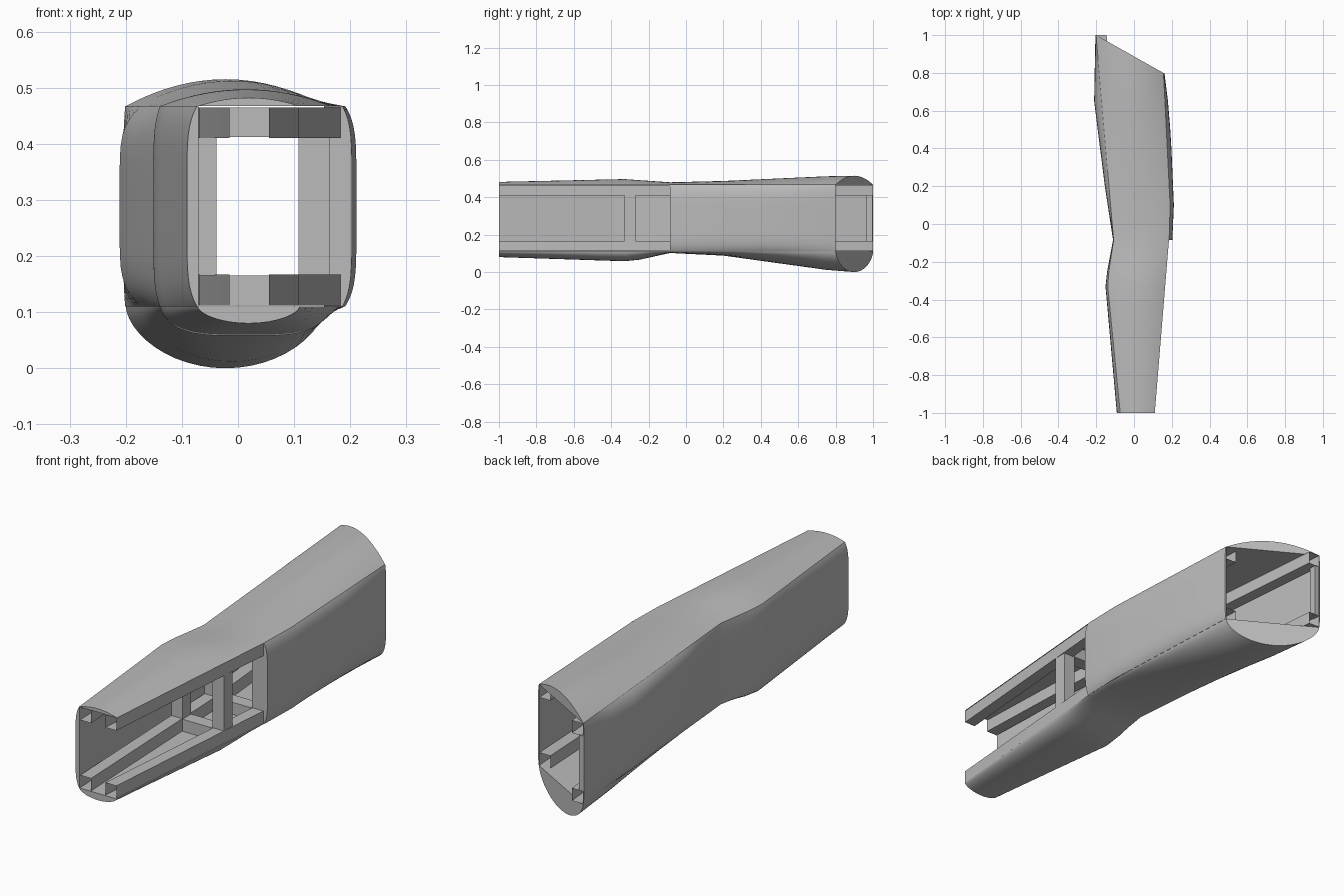
import bpy, bmesh, math

old = bpy.data.objects.get("Cube")
if old:
    bpy.data.objects.remove(old)

grey = bpy.data.materials.new("plain_grey")
grey.use_nodes = True
colour = (0.5, 0.5, 0.5, 1)
grey.diffuse_color = colour
grey.node_tree.nodes["Principled BSDF"].inputs["Base Color"].default_value = colour

FLOOR, ROOF = 0.11, 0.467     # flat inner faces of the fairings
SEAM = -0.085                 # joint between front and rear halves
TUBE = 0.055                  # longeron size


def track(*keys):
    """Piecewise linear value along y."""
    def value(y):
        if y <= keys[0][0]:
            return keys[0][1]
        for (a, va), (b, vb) in zip(keys, keys[1:]):
            if y <= b:
                return va + (vb - va) * (y - a) / (b - a)
        return keys[-1][1]
    return value


frame_left = track((-1, -0.07), (SEAM, -0.105), (1, -0.2))
frame_right = track((-1, 0.11), (SEAM, 0.185), (0.1, 0.19), (0.8, 0.155))
skin_left = track((-1, -0.072), (-0.33, -0.138), (-0.25, -0.132), (SEAM, -0.107), (1, -0.2))
bulge_left = track((-1, 0.018), (-0.33, 0.012), (SEAM, 0.003), (0.2, 0.022),
                   (0.65, 0.04), (0.9, 0.014), (1, 0.003))
bulge_right = track((SEAM, 0.017), (0.1, 0.02), (0.4, 0.022), (0.6, 0.02), (0.8, 0.005))
top_z = track((-1, 0.482), (-0.33, 0.497), (SEAM, 0.48), (0.2, 0.487), (0.75, 0.512), (1, 0.515))
low_z = track((-1, 0.08), (-0.33, 0.058), (-0.25, 0.066), (SEAM, 0.102), (0.2, 0.088),
              (0.75, 0.012), (0.9, 0))
low_power = track((-1, 2), (-0.33, 4), (SEAM, 2.5), (0.2, 2))


def slant(x):
    return 0.8 + 0.2 * (0.155 - x) / 0.355


def loft(name, rings, capped=True):
    """Skin a row of equal closed rings."""
    bm = bmesh.new()
    rows = [[bm.verts.new(p) for p in ring] for ring in rings]
    n = len(rows[0])
    for a, b in zip(rows, rows[1:]):
        for i in range(n):
            j = (i + 1) % n
            bm.faces.new((a[i], a[j], b[j], b[i]))
    if capped:
        bm.faces.new(rows[0])
        bm.faces.new(rows[-1])
    bmesh.ops.recalc_face_normals(bm, faces=bm.faces)
    mesh = bpy.data.meshes.new(name)
    bm.to_mesh(mesh)
    bm.free()
    mesh.materials.append(grey)
    obj = bpy.data.objects.new(name, mesh)
    bpy.context.collection.objects.link(obj)
    bpy.ops.object.select_all(action="DESELECT")
    obj.select_set(True)
    bpy.context.view_layer.objects.active = obj
    bpy.ops.object.shade_smooth_by_angle(angle=math.radians(30))
    return obj


def box(name, x0, x1, y0, y1, z0, z1):
    loft(name, [[(x0, y, z0), (x1, y, z0), (x1, y, z1), (x0, y, z1)] for y in (y0, y1)])


SPREAD = [-math.cos(math.pi * i / 24) for i in range(25)]


def fairing_ring(y, base, crest, power, fall, cut=False):
    left, right = skin_left(1 if cut else y), frame_right(y)
    ring = []
    for u in SPREAD:
        x = (left + right) / 2 + u * (right - left) / 2
        z = base + (crest - base) * max(0, 1 - abs(u) ** power) ** fall
        ring.append((x, slant(x) if cut else y, z))
    return ring


# Curved top and bottom fairings, cut on a slant at the back
stations = [-1, -0.8, -0.6, -0.45, -0.33, -0.25, -0.17, SEAM, 0.05, 0.2, 0.4, 0.6, 0.75, 1]
loft("top_fairing", [fairing_ring(y, ROOF, top_z(y), 2, 1, y == 1) for y in stations])
loft("bottom_fairing",
     [fairing_ring(y, FLOOR, low_z(y), low_power(y), 0.6, y == 1) for y in stations])


# Bulged side panels with flat inner faces
def side_panel(name, ys, edge, bulge, side):
    rings = []
    for y in ys:
        ring = []
        for v in SPREAD:
            z = (FLOOR + ROOF) / 2 + v * (ROOF - FLOOR) / 2
            ring.append((edge(y) + side * (0.001 + bulge(y) * (1 - abs(v) ** 6)), y, z))
        ring += [(edge(y) - side * 0.002, y, ROOF), (edge(y) - side * 0.002, y, FLOOR)]
        rings.append(ring)
    loft(name, rings)


rear = [SEAM, 0.1, 0.2, 0.4, 0.5, 0.65, 0.8]
side_panel("left_front_panel", [y for y in stations if y <= SEAM], skin_left, bulge_left, -1)
side_panel("left_rear_panel", rear + [0.9, 1], skin_left, bulge_left, -1)
side_panel("right_rear_panel", rear, frame_right, bulge_right, 1)

# Open ended square longerons in the four corners
for level, z0 in (("lower", FLOOR + 0.002), ("upper", ROOF - 0.002 - TUBE)):
    for side, edge, inward, end in (("left", frame_left, 1, 1), ("right", frame_right, -1, 0.8)):
        rings = []
        for y in (-1, SEAM, 0.1, end):
            a, b = edge(y) + inward * 0.002, edge(y) + inward * TUBE
            rings.append([(a, y, z0), (b, y, z0), (b, y, z0 + TUBE), (a, y, z0 + TUBE)])
        loft(level + "_" + side + "_longeron", rings, capped=False)

# Two ring frames: posts and cross bars
for place, y in (("middle", -0.33), ("joint", SEAM)):
    left, right = frame_left(y) + 0.002, frame_right(y) - 0.002
    box(place + "_left_post", left, left + TUBE, y, y + 0.06, FLOOR + TUBE, ROOF - TUBE)
    box(place + "_right_post", right - TUBE, right, y, y + 0.06, FLOOR + TUBE, ROOF - TUBE)
    box(place + "_lower_bar", left + TUBE, right - TUBE, y, y + 0.06, FLOOR + 0.002, FLOOR + TUBE)
    box(place + "_upper_bar", left + TUBE, right - TUBE, y, y + 0.06, ROOF - TUBE, ROOF - 0.002)

# Post at the trailing corner
box("rear_left_post", -0.198, -0.178, 0.965, 0.998, FLOOR + TUBE, ROOF - TUBE)
